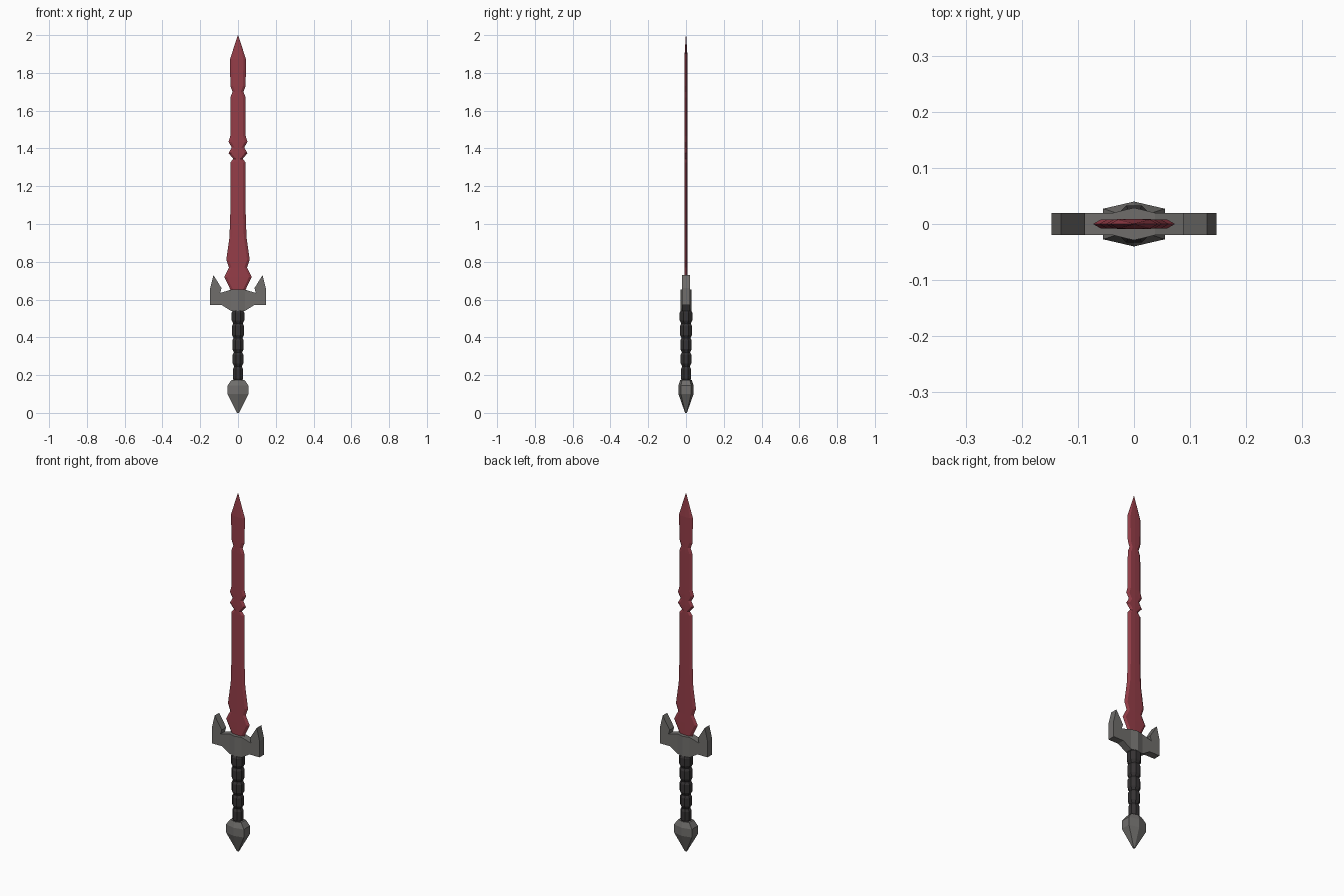
import bpy, bmesh, math

if "Cube" in bpy.data.objects:
    bpy.data.objects.remove(bpy.data.objects["Cube"])


def material(name, rgb):
    m = bpy.data.materials.new(name)
    m.diffuse_color = (*rgb, 1)
    m.use_nodes = True
    m.node_tree.nodes["Principled BSDF"].inputs["Base Color"].default_value = m.diffuse_color
    return m


RED = material("dark red", (0.30, 0.047, 0.065))
GREY = material("steel grey", (0.16, 0.155, 0.148))
DARK = material("dark grip", (0.035, 0.032, 0.033))


def finish(name, bm, mat):
    bmesh.ops.remove_doubles(bm, verts=bm.verts, dist=1e-5)
    bmesh.ops.recalc_face_normals(bm, faces=bm.faces)
    me = bpy.data.meshes.new(name)
    bm.to_mesh(me)
    bm.free()
    me.materials.append(mat)
    ob = bpy.data.objects.new(name, me)
    bpy.context.collection.objects.link(ob)
    return ob


def loft(name, rings, mat):
    """Skin a stack of rings with equal point counts and cap both ends."""
    bm = bmesh.new()
    vs = [[bm.verts.new(p) for p in r] for r in rings]
    n = len(vs[0])
    for a, b in zip(vs, vs[1:]):
        for i in range(n):
            j = (i + 1) % n
            bm.faces.new((a[i], a[j], b[j], b[i]))
    bm.faces.new(vs[0][::-1])
    bm.faces.new(vs[-1])
    return finish(name, bm, mat)


# Blade: bevelled section following a notched outline (z, half width)
outline = [(0.64, 0.034), (0.72, 0.073), (0.77, 0.048), (0.81, 0.062),
           (0.93, 0.045), (1.05, 0.041), (1.325, 0.041), (1.345, 0.025),
           (1.375, 0.05), (1.405, 0.033), (1.435, 0.05), (1.465, 0.041),
           (1.67, 0.040), (1.70, 0.029), (1.73, 0.040), (1.87, 0.043),
           (2.0, 0.001)]
rings = []
for z, w in outline:
    i = max(w - 0.014, 0.0004)
    t = 0.008 if w > 0.01 else 0.0008
    rings.append([(-w, 0, z), (-i, -t, z), (0, -t * 1.12, z), (i, -t, z),
                  (w, 0, z), (i, t, z), (0, t * 1.12, z), (-i, t, z)])
loft("blade", rings, RED)

# Guard: horned outline extruded in depth, with a raised centre ridge
half = [(0.037, 0.54), (0.085, 0.57), (0.147, 0.57), (0.147, 0.66),
        (0.13, 0.73), (0.087, 0.66), (0.095, 0.635), (0.037, 0.652)]
bm = bmesh.new()
for s in (-1, 1):
    wing = [[bm.verts.new((s * x, y, z)) for x, z in half] for y in (-0.02, 0.02)]
    mid = [[bm.verts.new((0, y, z)) for z in (0.54, 0.652)] for y in (-0.029, 0.029)]
    for w, m in zip(wing, mid):
        bm.faces.new(w)
        bm.faces.new((m[0], w[0], w[-1], m[1]))
    f, b = wing
    for i in range(len(half) - 1):
        bm.faces.new((f[i], f[i + 1], b[i + 1], b[i]))
    for k, e in ((0, 0), (1, -1)):
        bm.faces.new((mid[0][k], f[e], b[e], mid[1][k]))
finish("guard", bm, GREY)

# Grip: five bulging wrapped segments with narrow waists
rings = []
edges = [0.165, 0.247, 0.322, 0.398, 0.475, 0.545]
for lo, hi in zip(edges, edges[1:]):
    h = hi - lo
    big = 0.029 + 0.007 * (lo - 0.165) / 0.31
    for f, r in ((0.03, big - 0.007), (0.2, big), (0.8, big), (0.97, big - 0.007)):
        rings.append([(r * math.cos(a), r * math.sin(a), lo + f * h)
                      for a in (math.pi / 4 * (k + 0.5) for k in range(8))])
loft("grip", rings, DARK)

# Pommel: faceted hexagonal gem shape (z, half width, ridge depth)
rings = []
for z, w, d in [(0, 0.005, 0.005), (0.10, 0.055, 0.04),
                (0.145, 0.055, 0.04), (0.175, 0.034, 0.03)]:
    rings.append([(-w, -d * 0.68, z), (0, -d, z), (w, -d * 0.68, z),
                  (w, d * 0.68, z), (0, d, z), (-w, d * 0.68, z)])
loft("pommel", rings, GREY)
